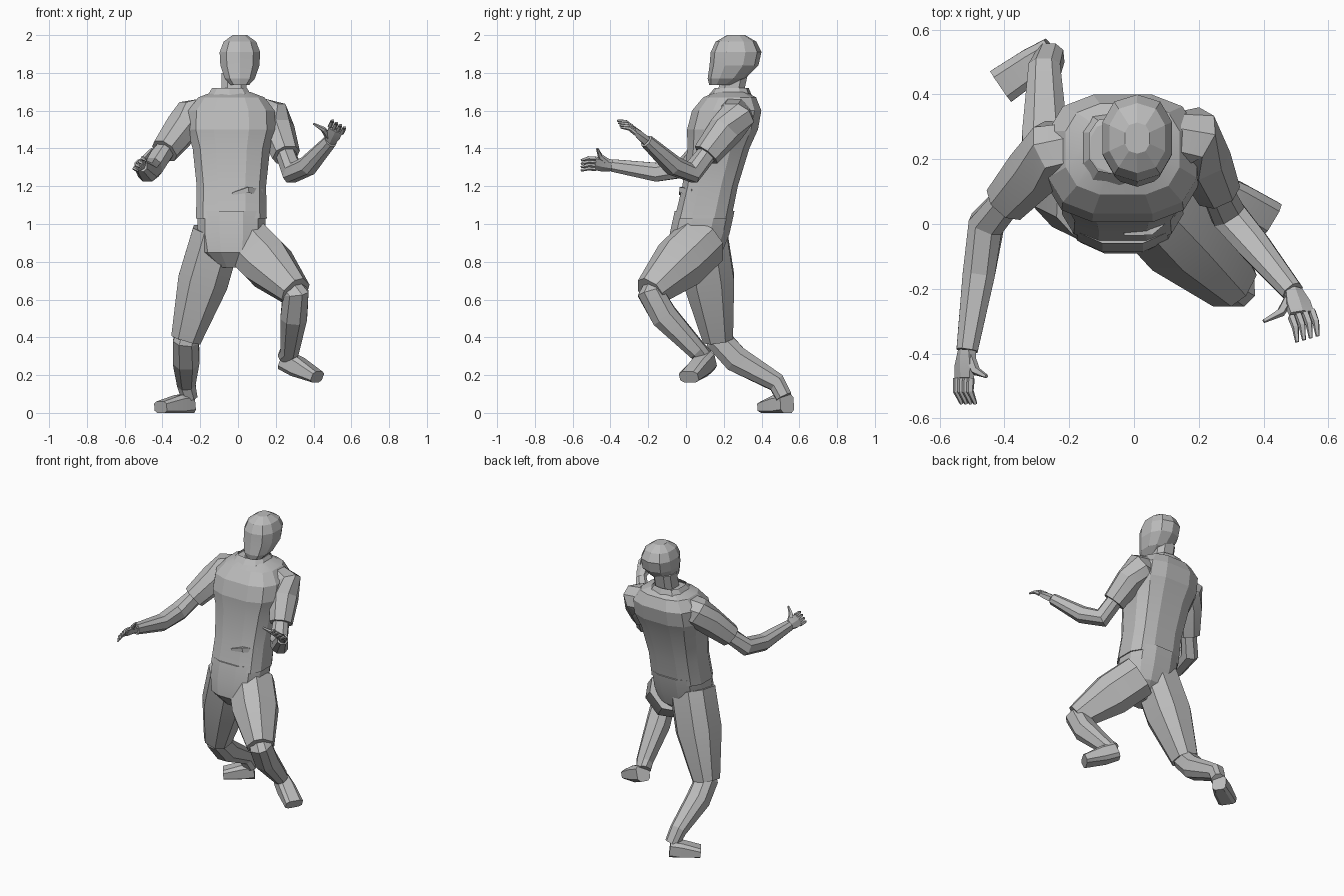
import bpy, math
from mathutils import Vector

default = bpy.data.objects.get("Cube")
if default:
    bpy.data.objects.remove(default, do_unlink=True)

Y, Z = Vector((0, 1, 0)), Vector((0, 0, 1))

grey = bpy.data.materials.new("plain grey")
grey.use_nodes = True
tone = (.5, .5, .5, 1)
grey.diffuse_color = tone
grey.node_tree.nodes["Principled BSDF"].inputs["Base Color"].default_value = tone


def loft(name, centres, widths, depths=None, sides=8, up=Y, axis=None, boxy=.8, caps=True):
    """Skin a row of rounded-box rings set along a path of centres."""
    depths = depths or widths
    verts, faces = [], []
    last = len(centres) - 1
    for i, (centre, width, depth) in enumerate(zip(centres, widths, depths)):
        tangent = axis or (centres[min(i + 1, last)] - centres[max(i - 1, 0)]).normalized()
        across = tangent.cross(up).normalized()
        inward = across.cross(tangent)
        for k in range(sides):
            angle = math.tau * (k + .5) / sides
            c, s = math.cos(angle), math.sin(angle)
            c = math.copysign(abs(c) ** boxy, c)
            s = math.copysign(abs(s) ** boxy, s)
            point = centre + across * (c * width) + inward * (s * depth)
            point.z = max(point.z, 0)
            verts.append(point)
    for i in range(last):
        for k in range(sides):
            a, b = i * sides + k, i * sides + (k + 1) % sides
            faces.append((a, b, b + sides, a + sides))
    if caps:
        faces.append(tuple(reversed(range(sides))))
        faces.append(tuple(range(last * sides, (last + 1) * sides)))
    mesh = bpy.data.meshes.new(name)
    mesh.from_pydata(verts, [], faces)
    mesh.materials.append(grey)
    mesh.polygons.foreach_set("use_smooth", [True] * len(mesh.polygons))
    mesh.set_sharp_from_angle(angle=math.radians(14))
    mesh.update()
    obj = bpy.data.objects.new(name, mesh)
    bpy.context.collection.objects.link(obj)


def spine(z):
    """The back leans away steadily with height."""
    return .09 + .22 * (z - 1.03)


def skull(z):
    """The chin juts forward below the widest level."""
    return .265 - 3 * max(1.9 - z, 0) ** 2


def slices(name, profile, x=-.035, lean=spine, ratio=.8, sides=12, boxy=.7, caps=True):
    """Stack level slices from (height, half width) pairs."""
    centres = [Vector((x, lean(z), z)) for z, width in profile]
    widths = [width for z, width in profile]
    depths = [width * ratio for width in widths]
    loft(name, centres, widths, depths, sides=sides, axis=Z, boxy=boxy, caps=caps)


def leg(side, hip, knee, ankle, heel, toe):
    """Trouser thigh, shin and shoe hung on the joints."""
    hip, knee, ankle, heel, toe = map(Vector, (hip, knee, ankle, heel, toe))
    loft(side + "_thigh", [hip, hip.lerp(knee, .45), knee], (.14, .142, .085))
    loft(side + "_shin",
         [hip.lerp(knee, .9), knee, knee.lerp(ankle, .3) - Z * .035, ankle,
          ankle.lerp(heel, .7)],
         (.06, .072, .075, .052, .045))
    loft(side + "_foot", [heel, heel.lerp(toe, .4), toe],
         (.045, .055, .06), (.055, .055, .032), up=Z, boxy=.55)


def hand(side, wrist, tip, spread, thumb_tip):
    """Palm, four curled fingers and a thumb."""
    normal = spread.cross(tip - wrist).normalized()
    knuckle = wrist.lerp(tip, .52) + normal * .015
    middle = wrist.lerp(knuckle, .55)
    loft(side + "_palm", [wrist, middle, knuckle], (.03, .043, .043),
         (.026, .022, .014), sides=6, up=normal)
    for i, finger in enumerate(("index", "middle", "ring", "little")):
        shift = spread * (i - 1.5)
        root, end = knuckle + shift, tip + shift
        joint = root.lerp(end, .5) + normal * .012
        loft(f"{side}_{finger}_finger", [root, joint, end], (.012, .011, .006),
             sides=5, up=normal)
    loft(side + "_thumb", [wrist, middle.lerp(thumb_tip, .5), thumb_tip],
         (.018, .014, .006), sides=5, up=Z)


def arm(side, shoulder, elbow, wrist, tip, spread, thumb_tip):
    """Short sleeve, bare forearm and hand hung on the joints."""
    shoulder, elbow, wrist, tip, spread, thumb_tip = map(
        Vector, (shoulder, elbow, wrist, tip, spread, thumb_tip))
    chest = Vector((-.035, spine(1.6), 1.6))
    loft(side + "_sleeve",
         [chest, chest.lerp(shoulder, .75), shoulder, shoulder.lerp(elbow, .25),
          shoulder.lerp(elbow, .68)],
         (.09, .092, .095, .092, .074), up=Z, boxy=.9)
    loft(side + "_forearm",
         [shoulder.lerp(elbow, .6), elbow, elbow.lerp(wrist, .4) - Z * .03, wrist],
         (.05, .058, .053, .035), up=Z)
    hand(side, wrist, tip, spread, thumb_tip)


# torso
slices("trouser_hips", [(.77, .07), (.85, .165), (.95, .185), (1.07, .185)], ratio=.88, boxy=.8)
slices("shirt", [(1.03, .192), (1.2, .188), (1.4, .21), (1.5, .24),
                 (1.6, .235), (1.67, .18), (1.7, .1)])
slices("collar", [(1.66, .135), (1.72, .095)], x=-.045, ratio=.95, sides=10, caps=False)
loft("shirt_flap", [Vector((-.03, -.03, 1.16)), Vector((.05, -.02, 1.18)),
                    Vector((.12, .04, 1.17))], (.008, .02, .02), sides=4, up=Z)

# neck and head
slices("neck", [(1.66, .07), (1.8, .07)], x=-.02, ratio=1.05, sides=8)
slices("head", [(1.735, .05), (1.77, .083), (1.84, .108), (1.91, .112),
                (1.965, .09), (2, .04)], x=.01, lean=skull, ratio=1.2, sides=10, boxy=.85)

# left leg raised, right leg pushing off
leg("left", hip=(.04, .09, .91), knee=(.305, -.19, .64), ankle=(.275, .06, .33),
    heel=(.245, .12, .28), toe=(.42, .015, .19))
leg("right", hip=(-.11, .085, .95), knee=(-.275, .17, .39), ankle=(-.275, .48, .16),
    heel=(-.25, .535, .05), toe=(-.41, .425, .03))

# left arm bent upward, right arm reaching forward
arm("left", shoulder=(.18, .27, 1.57), elbow=(.29, .03, 1.27), wrist=(.49, -.21, 1.44),
    tip=(.535, -.355, 1.53), spread=(-.021, -.006, .012), thumb_tip=(.4, -.3, 1.53))
arm("right", shoulder=(-.25, .23, 1.57), elbow=(-.455, 0, 1.3), wrist=(-.515, -.39, 1.31),
    tip=(-.51, -.555, 1.31), spread=(-.014, 0, -.018), thumb_tip=(-.455, -.47, 1.4))
